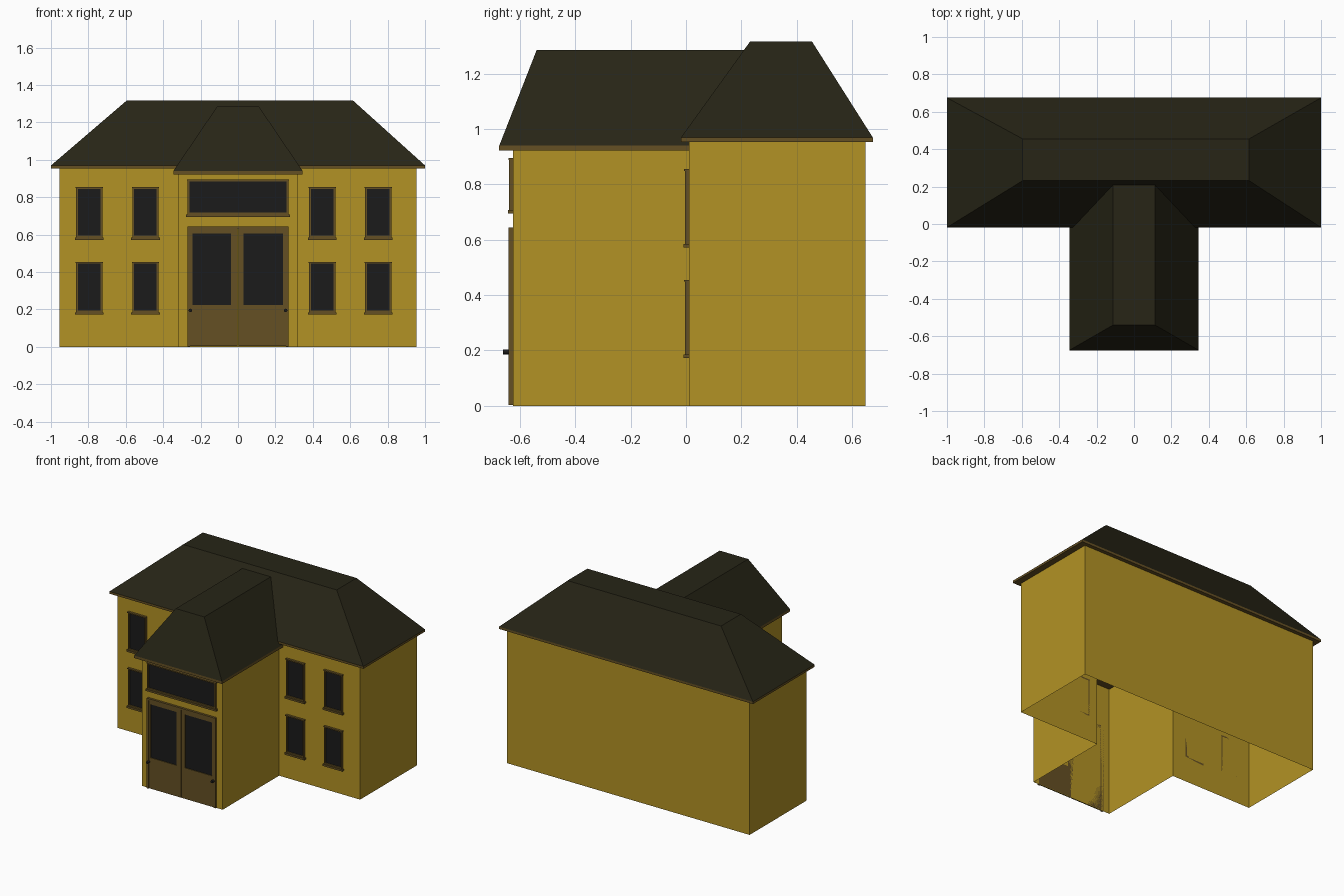
import bpy, bmesh
from math import radians
from mathutils import Matrix

if "Cube" in bpy.data.objects:
    bpy.data.objects.remove(bpy.data.objects["Cube"])


def material(name, color):
    m = bpy.data.materials.new(name)
    m.diffuse_color = (*color, 1)
    m.use_nodes = True
    m.node_tree.nodes["Principled BSDF"].inputs["Base Color"].default_value = m.diffuse_color
    return m


WALL = material("wall_yellow", (0.45, 0.29, 0.018))
ROOF = material("roof_dark", (0.020, 0.018, 0.008))
TRIM = material("trim_brown", (0.13, 0.08, 0.017))
GLASS = material("dark_glass", (0.011, 0.011, 0.011))


def finish(name, bm, *mats):
    me = bpy.data.meshes.new(name)
    bm.to_mesh(me)
    bm.free()
    for m in mats:
        me.materials.append(m)
    ob = bpy.data.objects.new(name, me)
    bpy.context.collection.objects.link(ob)
    return ob


def add_box(bm, x0, x1, y0, y1, z0, z1):
    mat = Matrix.Translation(((x0 + x1) / 2, (y0 + y1) / 2, (z0 + z1) / 2)) \
        @ Matrix.Diagonal((x1 - x0, y1 - y0, z1 - z0, 1))
    bmesh.ops.create_cube(bm, size=1, matrix=mat)


def boxes(name, mat, *dims):
    bm = bmesh.new()
    for d in dims:
        add_box(bm, *d)
    return finish(name, bm, mat)


def ring(x0, x1, y0, y1, z0, z1, t):
    """Four bars of width t around a rectangular opening."""
    return [(x0, x0 + t, y0, y1, z0, z1), (x1 - t, x1, y0, y1, z0, z1),
            (x0 + t, x1 - t, y0, y1, z0, z0 + t), (x0 + t, x1 - t, y0, y1, z1 - t, z1)]


def walls(name, path, height):
    """Open shell of upright walls along a plan path."""
    bm = bmesh.new()
    low = [bm.verts.new((x, y, 0)) for x, y in path]
    top = [bm.verts.new((x, y, height)) for x, y in path]
    for i in range(len(path) - 1):
        bm.faces.new((low[i], low[i + 1], top[i + 1], top[i]))
    return finish(name, bm, WALL)


def hip_roof(name, base, crown, z0, z1, z2):
    """Eave slab and truncated hip; base and crown are (x0, x1, y0, y1)."""
    bm = bmesh.new()
    loops = []
    for (x0, x1, y0, y1), z in ((base, z0), (base, z1), (crown, z2)):
        loops.append([bm.verts.new((x, y, z)) for x, y in
                      ((x0, y0), (x1, y0), (x1, y1), (x0, y1))])
    bm.faces.new(loops[0][::-1])
    for k in range(2):
        for i in range(4):
            j = (i + 1) % 4
            f = bm.faces.new((loops[k][i], loops[k][j], loops[k + 1][j], loops[k + 1][i]))
            f.material_index = k
    bm.faces.new(loops[2]).material_index = 1
    return finish(name, bm, TRIM, ROOF)


def window(name, cx, half, wall_y, z0, z1):
    """Frame, pane and projecting sill on a front-facing wall."""
    x0, x1, f = cx - half, cx + half, wall_y - 0.014
    boxes(name + "_frame", TRIM,
          *ring(x0, x1, f, wall_y, z0, z1, 0.01),
          (x0 - 0.007, x1 + 0.007, f - 0.005, wall_y, z0 - 0.013, z0),
          (x0 - 0.003, x1 + 0.003, f - 0.003, wall_y, z1 - 0.006, z1))
    boxes(name + "_glass", GLASS, (x0 + 0.01, x1 - 0.01, wall_y - 0.006, wall_y - 0.001,
                                   z0 + 0.01, z1 - 0.01))


# Walls: wide block at the back, entrance wing opening out of it
walls("main_walls", [(.317, .01), (.955, .01), (.955, .648), (-.955, .648),
                     (-.955, .01), (-.317, .01)], 0.955)
walls("wing_walls", [(-.317, .01), (-.317, -.625), (.317, -.625), (.317, .01)], 0.925)

# Roofs
hip_roof("main_roof", (-1, 1, -.018, .675), (-.595, .615, .232, .455), .954, .97, 1.317)
hip_roof("wing_roof", (-.346, .346, -.675, .01), (-.112, .112, -.54, .21), .922, .94, 1.285)

# House windows
for i, cx in enumerate((-.795, -.495, .45, .75)):
    for level, z0 in (("lower", .185), ("upper", .585)):
        window(f"{level}_window_{i + 1}", cx, .07, .01, z0, z0 + .27)

# Wide window above the entrance
window("transom_window", 0, .27, -.625, .708, .895)

# Double door: casing, two leaves with tall panes, knobs
boxes("door_casing", TRIM, (-.27, -.256, -.641, -.625, .003, .644),
      (.256, .27, -.641, -.625, .003, .644), (-.256, .256, -.641, -.625, .63, .644))
for side, x0, x1, g0, g1 in (("left", -.256, -.002, -.244, -.037),
                             ("right", .002, .256, .03, .24)):
    y0, y1 = -.637, -.625
    boxes(f"{side}_door", TRIM, (x0, g0, y0, y1, .005, .63), (g1, x1, y0, y1, .005, .63),
          (g0, g1, y0, y1, .005, .225), (g0, g1, y0, y1, .605, .63))
    boxes(f"{side}_door_glass", GLASS, (g0, g1, -.632, -.626, .225, .605))
    bm = bmesh.new()
    kx = -.255 if side == "left" else .255
    bmesh.ops.create_cone(bm, cap_ends=True, segments=12, radius1=.009, radius2=.009, depth=.025,
                          matrix=Matrix.Translation((kx, -.6485, .195))
                          @ Matrix.Rotation(radians(90), 4, 'X'))
    finish(f"{side}_door_knob", bm, GLASS)
